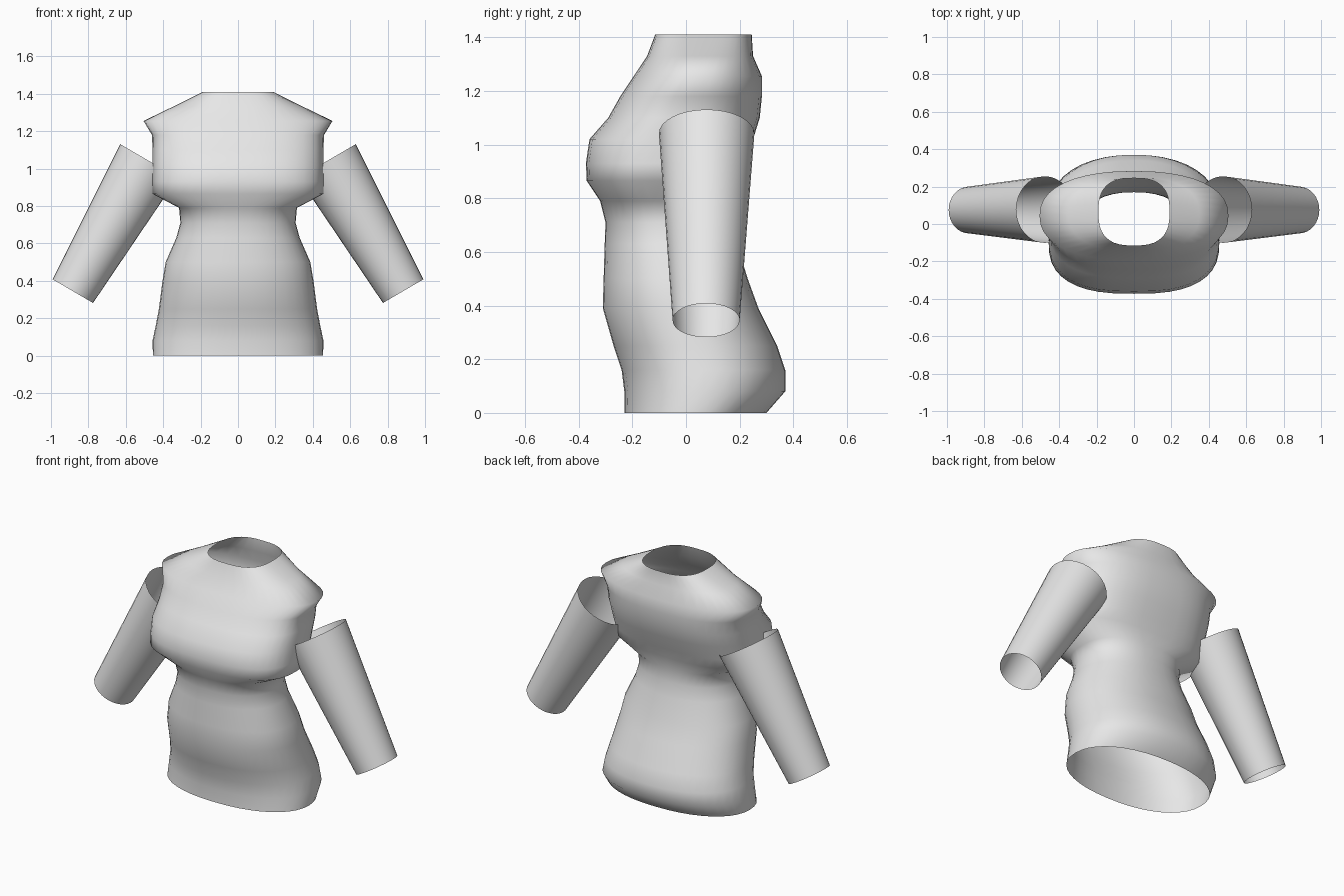
import bpy, bmesh, math
from mathutils import Vector

if "Cube" in bpy.data.objects:
    bpy.data.objects.remove(bpy.data.objects["Cube"])

fabric = bpy.data.materials.new("light grey fabric")
fabric.diffuse_color = (0.8, 0.8, 0.8, 1)
fabric.use_nodes = True
fabric.node_tree.nodes["Principled BSDF"].inputs["Base Color"].default_value = fabric.diffuse_color


def loft(name, rings):
    """Skin an open tube through equally sized rings of points."""
    bm = bmesh.new()
    loops = [[bm.verts.new(p) for p in ring] for ring in rings]
    n = len(loops[0])
    for a, b in zip(loops, loops[1:]):
        for i in range(n):
            j = (i + 1) % n
            bm.faces.new((a[i], a[j], b[j], b[i])).smooth = True
    mesh = bpy.data.meshes.new(name)
    bm.to_mesh(mesh)
    bm.free()
    mesh.materials.append(fabric)
    obj = bpy.data.objects.new(name, mesh)
    bpy.context.collection.objects.link(obj)
    return obj


def torso_ring(z, half_width, front, back, power, n=40):
    """Rounded-box cross-section between a front and a back depth."""
    mid, depth = (front + back) / 2, (back - front) / 2
    pts = []
    for i in range(n):
        a = 2 * math.pi * i / n
        c, s = math.cos(a), math.sin(a)
        x = math.copysign(abs(c) ** (2 / power), c) * half_width
        y = math.copysign(abs(s) ** (2 / power), s) * depth + mid
        pts.append(Vector((x, y, z)))
    return pts


# Torso: height, half width, front y, back y, squareness
profile = [
    (0.00, 0.455, -0.23, 0.30, 2.2),
    (0.08, 0.457, -0.23, 0.37, 2.2),
    (0.16, 0.440, -0.24, 0.37, 2.2),
    (0.25, 0.423, -0.27, 0.34, 2.2),
    (0.39, 0.405, -0.31, 0.27, 2.2),
    (0.50, 0.387, -0.307, 0.23, 2.2),
    (0.63, 0.330, -0.303, 0.19, 2.2),
    (0.71, 0.308, -0.30, 0.17, 2.3),
    (0.79, 0.315, -0.32, 0.17, 2.4),
    (0.865, 0.457, -0.37, 0.19, 2.7),
    (0.93, 0.457, -0.373, 0.215, 2.7),
    (1.02, 0.457, -0.36, 0.25, 2.7),
    (1.10, 0.457, -0.29, 0.275, 2.6),
    (1.18, 0.460, -0.245, 0.283, 2.5),
    (1.255, 0.505, -0.195, 0.283, 2.3),
    (1.33, 0.350, -0.145, 0.25, 2.4),
    (1.41, 0.190, -0.115, 0.245, 2.7),
]
loft("shirt_body", [torso_ring(*p) for p in profile])


def sleeve(name, side, n=32):
    """Tapered open tube hanging outward from the shoulder."""
    top = Vector((0.476 * side, 0.077, 1.041))
    cuff = Vector((0.883 * side, 0.075, 0.345))
    axis = (cuff - top).normalized()
    u = Vector((0, 1, 0))
    v = u.cross(axis)
    rings = []
    for k in range(5):
        t = k / 4
        centre, r = top.lerp(cuff, t), 0.178 + (0.125 - 0.178) * t
        rings.append([centre + (u * math.cos(a) + v * math.sin(a)) * r
                      for a in (2 * math.pi * i / n for i in range(n))])
    rings.reverse()  # keep the normals facing outward
    return loft(name, rings)


sleeve("sleeve_right", 1)
sleeve("sleeve_left", -1)
